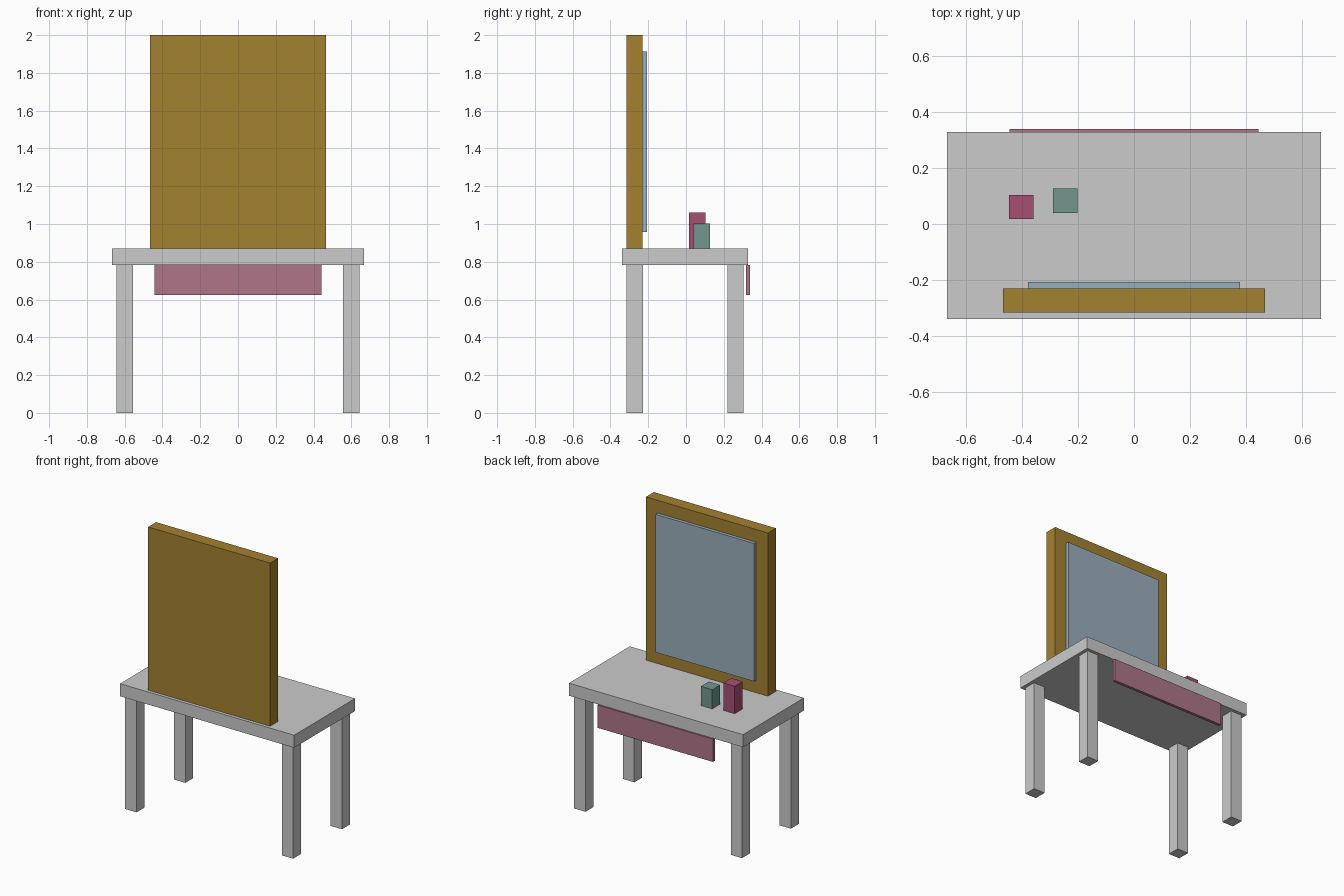
import bpy

if "Cube" in bpy.data.objects:
    bpy.data.objects.remove(bpy.data.objects["Cube"])


def material(name, rgb):
    mat = bpy.data.materials.new(name)
    mat.diffuse_color = (*rgb, 1.0)
    mat.use_nodes = True
    mat.node_tree.nodes["Principled BSDF"].inputs["Base Color"].default_value = mat.diffuse_color
    return mat


def box(name, x, y, z, mat=None):
    """Box from (min, max) ranges on each axis."""
    bpy.ops.mesh.primitive_cube_add(size=1, location=[(a + b) / 2 for a, b in (x, y, z)])
    obj = bpy.context.object
    obj.name = name
    obj.scale = [b - a for a, b in (x, y, z)]
    bpy.ops.object.transform_apply(location=False, rotation=False, scale=True)
    if mat:
        obj.data.materials.append(mat)
    return obj


wood = material("gold_wood", (0.37, 0.22, 0.03))
glass = material("mirror_glass", (0.33, 0.43, 0.50))
pink = material("drawer_pink", (0.43, 0.18, 0.25))
rose = material("rose", (0.38, 0.08, 0.17))
teal = material("teal", (0.17, 0.31, 0.27))

TOP = 0.87       # upper face of the table
UNDER = 0.783    # lower face of the table
CY = -0.005      # table centre in depth

# Table top
box("table_top", (-0.667, 0.667), (CY - 0.333, CY + 0.333), (UNDER, TOP))

# Four legs
half = 0.0433
for side, sx in (("left", -1), ("right", 1)):
    for end, sy in (("front", -1), ("back", 1)):
        x, y = sx * 0.6, CY + sy * 0.267
        box(f"{end}_{side}_leg", (x - half, x + half), (y - half, y + half), (0, UNDER))

# Drawer front
box("drawer_front", (-0.443, 0.443), (0.317, 0.338), (0.625, UNDER), pink)

# Mirror frame and glass
box("mirror_frame", (-0.467, 0.467), (-0.316, -0.229), (TOP, 2.0), wood)
box("mirror_glass", (-0.377, 0.377), (-0.232, -0.206), (0.957, 1.912), glass)

# Containers on the table
box("tall_jar", (-0.446, -0.359), (0.017, 0.104), (TOP, 1.06), rose)
box("short_jar", (-0.289, -0.202), (0.039, 0.126), (TOP, 1.003), teal)
